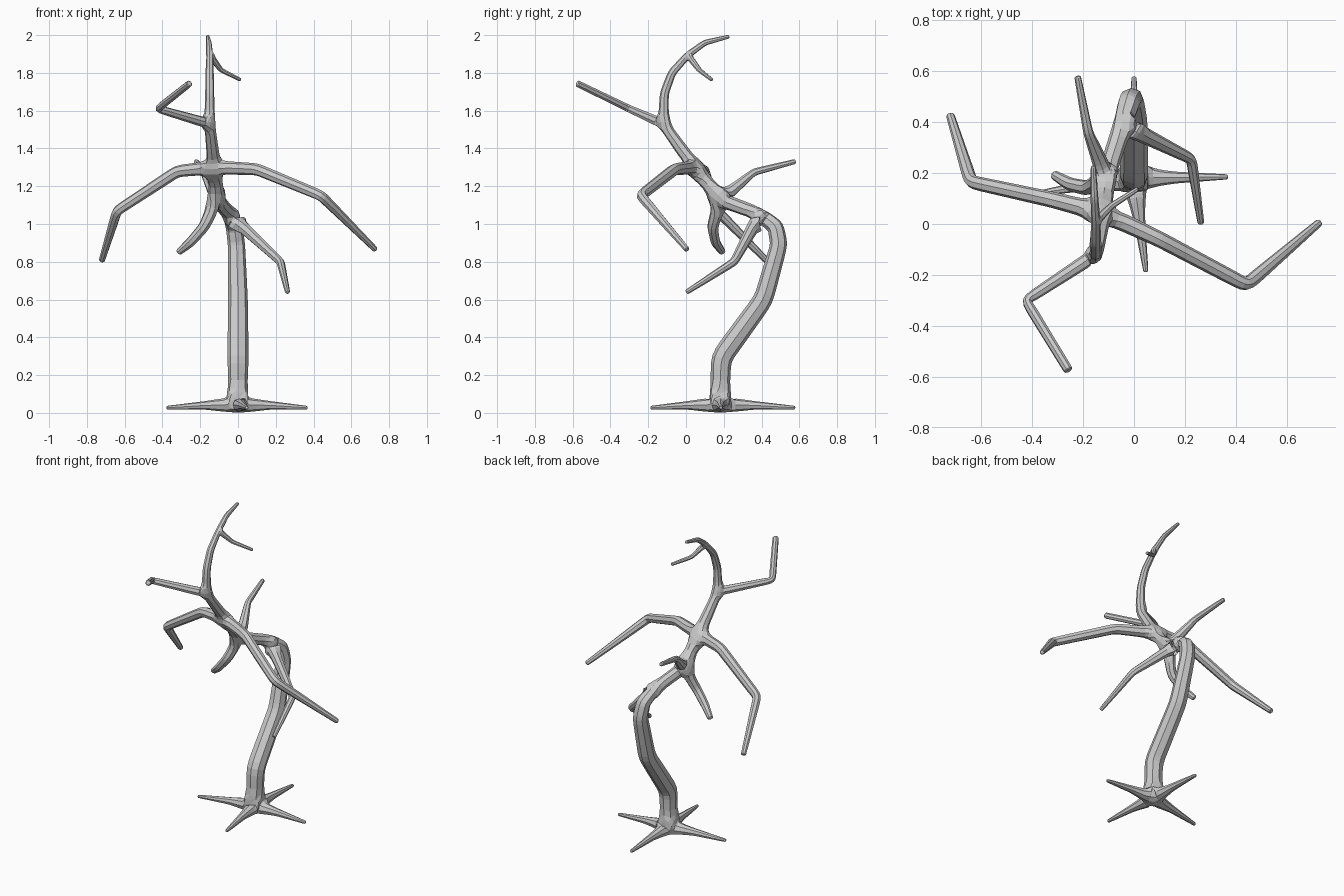
import bpy
from mathutils import Vector

if "Cube" in bpy.data.objects:
    bpy.data.objects.remove(bpy.data.objects["Cube"])

# Base and forks along the trunk: (x, y, z, radius)
BASE = (0, .18, .043, .042)
BEND = (-.045, .39, 1.05, .034)
FORK = (-.11, .185, 1.13, .034)
CROWN = (-.125, .045, 1.30, .034)
UPPER = (-.15, -.12, 1.53, .026)
TOP = (-.15, .01, 1.895, .017)
THICK = 1.18

paths = [
    # trunk
    [BASE, (0, .185, .29, .052), (0, .41, .60, .048), (-.008, .492, .89, .042),
     (-.02, .475, .985, .041), BEND, FORK, CROWN, UPPER,
     (-.15, -.115, 1.69, .022), (-.15, -.075, 1.80, .020), TOP,
     (-.155, .10, 1.96, .014), (-.16, .23, 1.993, .009)],
    # long side limbs
    [CROWN, (-.32, .095, 1.28, .029), (-.64, .165, 1.07, .025), (-.722, .43, .803, .015)],
    [CROWN, (.10, -.06, 1.29, .029), (.44, -.24, 1.15, .026), (.73, .008, .862, .014)],
    # upper branch and crooked twig at the top
    [UPPER, (-.425, -.30, 1.61, .019), (-.255, -.578, 1.745, .017)],
    [TOP, (-.09, .07, 1.815, .012), (.015, .138, 1.762, .009)],
    # lower branches
    [FORK, (-.18, .14, .985, .027), (-.25, .155, .905, .024), (-.318, .195, .848, .016)],
    [FORK, (-.18, .36, 1.275, .018), (-.222, .582, 1.332, .012)],
    [BEND, (.225, .255, .80, .020), (.263, 0, .637, .012)],
]
# roots
for tip in ((-.38, .12), (.37, .185), (.047, -.19), (0, .58)):
    mid = [b + .45 * (t - b) for b, t in zip(BASE, tip)]
    paths.append([BASE, (*mid, .040, .021), (*tip, .027, .009)])

junctions = {BASE, BEND, FORK, CROWN, UPPER, TOP}
index, verts, radii, edges = {}, [], [], []


def node(p):
    key = tuple(round(c, 5) for c in p)
    if key not in index:
        index[key] = len(verts)
        verts.append(key[:3])
        radii.append(key[3] * THICK)
    return index[key]


def support(p, is_end, length):
    """Distance of the ring that holds the shape beside a fork, bend or tip."""
    d = .012 if is_end else (2.4 if p in junctions else 1.2) * p[3] + .01
    return min(d / length, .35)


for path in paths:
    for i, (a, b) in enumerate(zip(path, path[1:])):
        va, vb = Vector(a), Vector(b)
        length = (vb - va).to_3d().length
        ts = (0, support(a, False, length),
              1 - support(b, i == len(path) - 2, length), 1)
        ids = [node(va.lerp(vb, t)) for t in ts]
        edges += list(zip(ids, ids[1:]))

# Skin the skeleton into one eight-sided, flat-faced tree
mesh = bpy.data.meshes.new("bare_tree")
mesh.from_pydata(verts, edges, [])
tree = bpy.data.objects.new("bare_tree", mesh)
bpy.context.collection.objects.link(tree)
skin = tree.modifiers.new("Skin", 'SKIN')
skin.branch_smoothing = 0
skin.use_smooth_shade = False
if not mesh.skin_vertices:
    bpy.context.view_layer.objects.active = tree
    bpy.ops.mesh.customdata_skin_add()
for i, sv in enumerate(mesh.skin_vertices[0].data):
    sv.radius = (radii[i], radii[i])
    sv.use_root = i == 0
sub = tree.modifiers.new("Subdivision", 'SUBSURF')
sub.levels = sub.render_levels = 1
